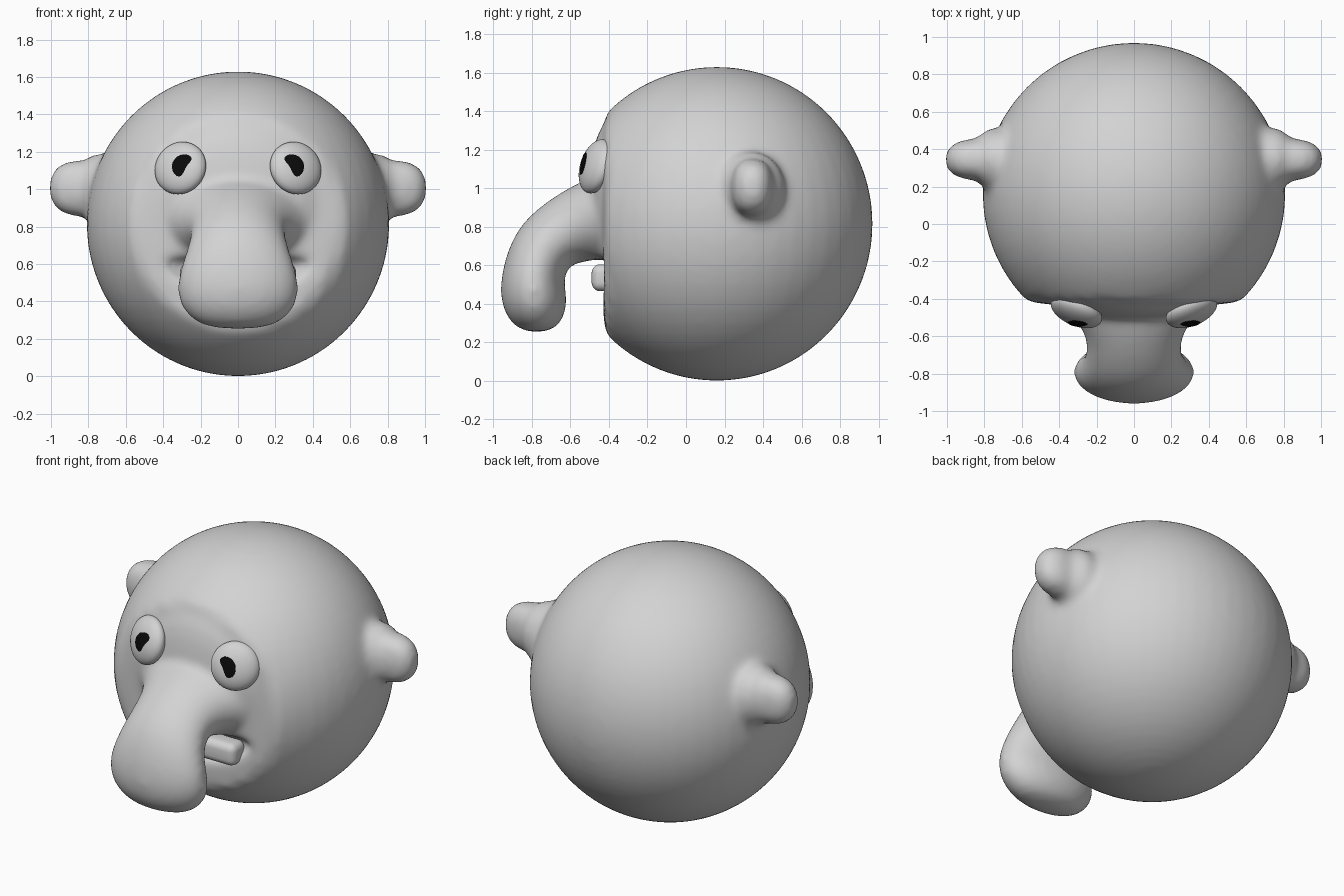
import bpy, bmesh, math
from mathutils import Vector

cube = bpy.data.objects.get("Cube")
if cube:
    bpy.data.objects.remove(cube, do_unlink=True)


def material(name, value):
    m = bpy.data.materials.new(name)
    m.use_nodes = True
    colour = (value, value, value, 1)
    m.diffuse_color = colour
    m.node_tree.nodes["Principled BSDF"].inputs["Base Color"].default_value = colour
    return m


skin = material("light grey", 0.65)
black = material("black", 0.003)


def activate(ob):
    bpy.ops.object.select_all(action="DESELECT")
    ob.select_set(True)
    bpy.context.view_layer.objects.active = ob


def make(name, bm, mat):
    mesh = bpy.data.meshes.new(name)
    bm.normal_update()
    bm.to_mesh(mesh)
    bm.free()
    mesh.materials.append(mat)
    mesh.polygons.foreach_set("use_smooth", [True] * len(mesh.polygons))
    ob = bpy.data.objects.new(name, mesh)
    bpy.context.collection.objects.link(ob)
    return ob


def ellipsoid(name, centre, radii, mat=skin, facing=None, bend=0, power=1):
    """Sphere scaled by radii; local z can be aimed along a facing vector."""
    bm = bmesh.new()
    bmesh.ops.create_uvsphere(bm, u_segments=48, v_segments=32, radius=1)
    turn = Vector(facing).to_track_quat("Z", "Y") if facing else None
    for v in bm.verts:
        co = Vector([math.copysign(abs(c) ** power, c) * r for c, r in zip(v.co, radii)])
        if turn:
            co.rotate(turn)
        co.z += bend * co.x ** 2
        v.co = co + Vector(centre)
    return make(name, bm, mat)


def modify(ob, kind, **settings):
    activate(ob)
    mod = ob.modifiers.new(kind.title(), kind)
    for key, value in settings.items():
        setattr(mod, key, value)
    bpy.ops.object.modifier_apply(modifier=mod.name)


# Round head with a flattened face
head = ellipsoid("head", (0, 0.16, 0.815), (0.81, 0.81, 0.815))
for v in head.data.vertices:
    if v.co.y < -0.42:
        v.co.y = -0.42 + (v.co.y + 0.42) * 0.1
parts = [head, ellipsoid("brow", (0, -0.38, 0.94), (0.46, 0.13, 0.42))]

# Ears: a wide root and a rounded tip on each side
for s in (-1, 1):
    parts.append(ellipsoid("ear_root", (s * 0.74, 0.345, 1.0), (0.13, 0.17, 0.19)))
    parts.append(ellipsoid("ear_tip", (s * 0.84, 0.345, 1.005), (0.17, 0.11, 0.15), power=0.85))

# Drooping nose lofted through (y, z, half width, half thickness, tilt in degrees)
sections = [(-0.34, 0.84, 0.46, 0.24, 0), (-0.47, 0.84, 0.35, 0.235, 0),
            (-0.60, 0.80, 0.245, 0.19, 18), (-0.74, 0.71, 0.26, 0.175, 52),
            (-0.80, 0.56, 0.32, 0.16, 80), (-0.79, 0.43, 0.335, 0.18, 90),
            (-0.78, 0.32, 0.28, 0.15, 90), (-0.775, 0.25, 0.16, 0.075, 90)]
bm = bmesh.new()
rings = []
for y, z, wide, thick, tilt in sections:
    t = math.radians(tilt)
    ring = []
    for i in range(24):
        a = math.tau * i / 24
        h = thick * math.sin(a)
        ring.append(bm.verts.new((wide * math.cos(a), y - h * math.sin(t), z + h * math.cos(t))))
    rings.append(ring)
for a, b in zip(rings, rings[1:]):
    for i in range(24):
        j = (i + 1) % 24
        bm.faces.new((a[i], a[j], b[j], b[i]))
bm.faces.new(rings[0])
bm.faces.new(rings[-1])
bmesh.ops.recalc_face_normals(bm, faces=bm.faces)
nose = make("nose", bm, skin)
modify(nose, "SUBSURF", levels=2)
parts.append(nose)

# Fuse the flesh, carve the smiling mouth, then soften every join
activate(head)
for p in parts:
    p.select_set(True)
bpy.ops.object.join()
modify(head, "REMESH", mode="VOXEL", voxel_size=0.02)
mouth = ellipsoid("mouth_cutter", (0, -0.46, 0.53), (0.41, 0.14, 0.10), bend=0.5)
modify(head, "BOOLEAN", operation="DIFFERENCE", object=mouth, solver="EXACT")
bpy.data.objects.remove(mouth, do_unlink=True)
modify(head, "REMESH", mode="VOXEL", voxel_size=0.02, use_smooth_shade=True)
modify(head, "SMOOTH", factor=0.5, iterations=14)
head.data.materials.clear()
head.data.materials.append(skin)

# Rounded bar of teeth
bm = bmesh.new()
bmesh.ops.create_cube(bm, size=1)
for v in bm.verts:
    v.co = Vector((v.co.x * 0.62, v.co.y * 0.14 - 0.42, v.co.z * 0.14 + 0.535))
teeth = make("teeth", bm, skin)
modify(teeth, "BEVEL", width=0.045, segments=5)

# Lens-shaped eyes turned outward, with thin pupils
for s, side in ((-1, "right"), (1, "left")):
    ellipsoid(side + "_eye", (s * 0.308, -0.465, 1.113), (0.145, 0.145, 0.07),
              facing=(s * 0.42, -1, 0.33))
    ellipsoid(side + "_pupil", (s * 0.288, -0.534, 1.122), (0.065, 0.065, 0.012), black,
              facing=(s * 0.1, -1, 0.2))
